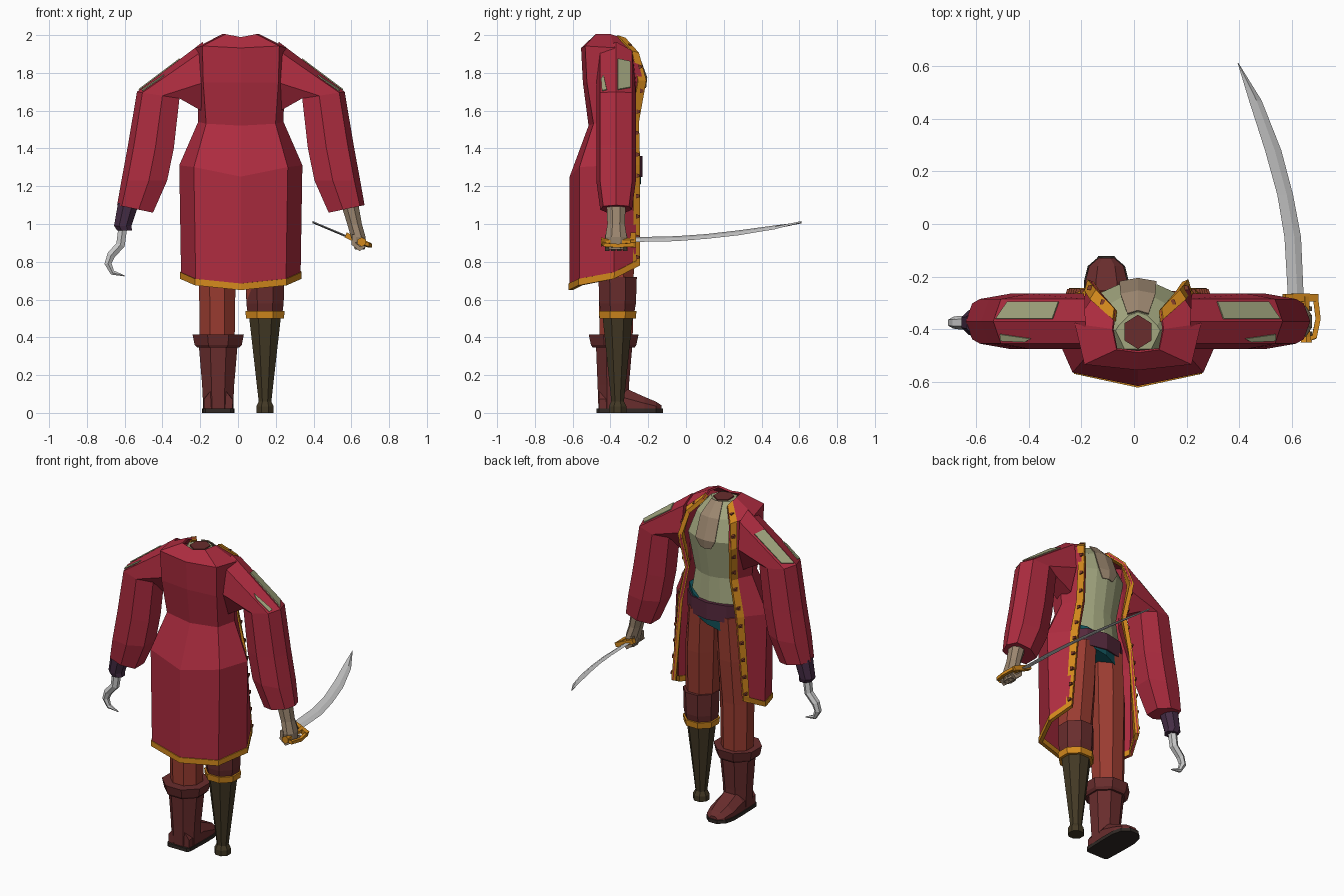
import bpy, bmesh, math
from mathutils import Vector as V

if "Cube" in bpy.data.objects:
    bpy.data.objects.remove(bpy.data.objects["Cube"])

CX = 0.015   # body centre line
PI = math.pi
COL = dict(coat=(.42, .025, .05), trousers=(.32, .045, .03), boot=(.14, .026, .026), gold=(.65, .25, .012),
           shirt=(.36, .38, .21), skin=(.33, .24, .16), violet=(.06, .026, .06), belt=(.09, .022, .045),
           teal=(.005, .075, .09), wood=(.055, .04, .018), sole=(.03, .022, .018), button=(.2, .04, .02))
MATS = {}
for k, c in COL.items():
    MATS[k] = bpy.data.materials.new(k)
    MATS[k].diffuse_color = (*c, 1)


def grid(name, rows, mat=None, closed=True, cap=True, thick=0):
    """Skin a list of point rows; closed rows become rings with capped ends."""
    bm = bmesh.new()
    vs = [[bm.verts.new(p) for p in r] for r in rows]
    n = len(rows[0])
    for a, b in zip(vs, vs[1:]):
        for i in range(n if closed else n - 1):
            j = (i + 1) % n
            bm.faces.new((a[i], a[j], b[j], b[i]))
    if closed and cap:
        bm.faces.new(vs[0])
        bm.faces.new(vs[-1])
    bmesh.ops.recalc_face_normals(bm, faces=bm.faces)
    me = bpy.data.meshes.new(name)
    bm.to_mesh(me)
    bm.free()
    ob = bpy.data.objects.new(name, me)
    bpy.context.collection.objects.link(ob)
    if mat:
        me.materials.append(MATS[mat])
    if thick:
        m = ob.modifiers.new("thickness", 'SOLIDIFY')
        m.thickness, m.offset = thick, 0
    return ob


def ring(x, y, z, rx, ry, n=8, tilt=0):
    pts = []
    for i in range(n):
        a = 2 * PI * (i + .5) / n
        pts.append(V((x + rx * math.cos(a), y + ry * math.sin(a), z + tilt * math.cos(a))))
    return pts


def stack(name, rings, mat, n=8):
    return grid(name, [ring(*r, n=n) for r in rings], mat)


def tube(name, pts, radii, mat=None, n=6, ref=(0, 1, 0)):
    pts = [V(p) for p in pts]
    rows = []
    for i, p in enumerate(pts):
        t = (pts[min(i + 1, len(pts) - 1)] - pts[max(i - 1, 0)]).normalized()
        s = t.cross(V(ref)).normalized()
        u = s.cross(t)
        rows.append([p + radii[i] * (s * math.cos(2 * PI * (k + .5) / n) + u * math.sin(2 * PI * (k + .5) / n))
                     for k in range(n)])
    return grid(name, rows, mat)


def side(p, s):
    return V((CX + s * p[0], p[1], p[2]))


# Coat: half profile per level = back centre, back corner, side, front edge
half = [
    [(0, -.485, 1.985), (.08, -.475, 2.0), (.095, -.40, 2.0), (.085, -.325, 1.975)],
    [(0, -.55, 1.93), (.20, -.53, 1.94), (.235, -.38, 1.93), (.15, -.255, 1.90)],
    [(0, -.54, 1.75), (.195, -.52, 1.75), (.225, -.38, 1.76), (.18, -.215, 1.76)],
    [(0, -.51, 1.52), (.18, -.485, 1.53), (.22, -.38, 1.54), (.155, -.255, 1.54)],
    [(0, -.61, 1.25), (.245, -.56, 1.30), (.32, -.39, 1.31), (.20, -.25, 1.31)],
    [(0, -.61, .65), (.235, -.56, .675), (.31, -.38, .71), (.25, -.25, .78)]]
full = [[side(p, -1) for p in r[:0:-1]] + [side(p, 1) for p in r] for r in half]
grid("coat", full, 'coat', closed=False, thick=.012)

# Gold hem, front trims and their buttons
grid("coat_hem", [full[-1], [p + V((0, 0, .035)) for p in full[-1]]], 'gold', closed=False, thick=.024)
for s in (-1, 1):
    edge = [side(r[3], s) for r in half]
    wide = [e + (side(r[2], s) - e).normalized() * .045 for e, r in zip(edge, half)]
    grid("front_trim", list(zip(edge, wide)), 'gold', closed=False, thick=.026)
    for a, b, c, d, k in zip(edge, edge[1:], wide, wide[1:], (1, 1, 2, 2, 5)):
        for i in range(k):
            f = (i + .5) / k
            p = (a + c).lerp(b + d, f) / 2 + V((s * .008, .014, 0))
            tube("button", [p - V((0, .01, 0)), p + V((0, .008, 0))], [.017, .009], 'button', n=4, ref=(0, 0, 1))

# Sleeves with worn patches: stations = outer x, z and inner x, z
stations = [(.20, 1.965, .21, 1.60), (.55, 1.70, .325, 1.665), (.597, 1.42, .355, 1.40),
            (.632, 1.23, .39, 1.23), (.655, 1.10, .465, 1.06)]
section = [(0, 0), (.13, .085), (.6, .105), (1, .06), (1, -.06), (.6, -.105), (.13, -.085)]
for s in (-1, 1):
    rows = []
    for i, (ox, oz, ix, iz) in enumerate(stations):
        k = .8 if i == 4 else 1
        rows.append([side((ox + (ix - ox) * t, -.37 + w * k, oz + (iz - oz) * t), s) for t, w in section])
    grid("sleeve", rows, 'coat')

    def on_facet(col, u, v):
        a, b, c, d = rows[0][0], rows[1][0], rows[0][col], rows[1][col]
        n = (b - a).cross(c - a).normalized()
        n = n if n.z > 0 else -n
        return a.lerp(b, u).lerp(c.lerp(d, u), v) + n * .006
    grid("sleeve_patch", [[on_facet(1, .35, .08), on_facet(1, .3, .85)],
                          [on_facet(1, .97, .08), on_facet(1, .9, .85)]], 'shirt', closed=False, thick=.006)
    grid("small_sleeve_patch", [[on_facet(6, .62, .75), on_facet(6, .7, .9)],
                                [on_facet(6, .96, .55), on_facet(6, .98, .85)]], 'shirt', closed=False, thick=.006)

# Shirt, bare chest and neck opening
rows = []
for z, yf, w, yb in [(1.28, -.25, .2, -.5), (1.52, -.262, .16, -.47), (1.77, -.218, .185, -.49),
                     (1.90, -.265, .15, -.5), (1.98, -.335, .085, -.475)]:
    h = [(0, yf, z), (.4 * w, yf - .012, z), (.85 * w, yf - .05, z), (w, (yf + yb) / 2, z), (.6 * w, yb, z)]
    rows.append([side(p, 1) for p in h] + [side(p, -1) for p in h[:0:-1]])
grid("shirt", rows, 'shirt')
chest = [[(-w, y - .012, z), (0, y, z), (w, y - .012, z)]
         for w, y, z in [(.038, -.214, 1.72), (.07, -.208, 1.775), (.066, -.255, 1.905), (.04, -.33, 1.985)]]
grid("bare_chest", [[side(p, 1) for p in r] for r in chest], 'skin', closed=False, thick=.006)
stack("neck_opening", [(CX, -.41, 1.97, .06, .065), (CX, -.41, 1.987, .06, .065)], 'boot', n=6)

# Belt and slanted sash
grid("belt", [ring(CX, -.375, z, .215, .145, 10) for z in (1.25, 1.36)], 'belt')
grid("sash", [ring(CX, -.375, 1.215, .205, .137, 10, tilt=.07), ring(CX, -.375, 1.33, .205, .137, 10, tilt=.08)],
     'teal')

# Trousers
for s in (-1, 1):
    x = CX + s * .125
    stack("trouser_leg", [(x, -.37, .4 if s < 0 else .6, .1, .095), (x, -.37, .72, .105, .1),
                          (CX + s * .115, -.37, 1.0, .11, .12), (CX + s * .1, -.37, 1.28, .1, .125)], 'trousers')

# Boot: shaft, folded cuff, foot and sole
bx = -.105
stack("boot_shaft", [(bx, -.385, .02, .085, .085), (bx, -.385, .15, .092, .09), (bx, -.38, .37, .112, .105)], 'boot')
stack("boot_cuff", [(bx, -.383, .345, .12, .12), (bx, -.383, .36, .135, .13), (bx, -.383, .415, .147, .143)], 'boot')
foot = [(-.46, .075, .12), (-.32, .08, .13), (-.22, .08, .085), (-.16, .065, .06), (-.13, .03, .04)]
grid("boot_foot", [[(bx - w, y, .02), (bx - w, y, h * .6), (bx - w * .5, y, h), (bx + w * .5, y, h),
                    (bx + w, y, h * .6), (bx + w, y, .02)] for y, w, h in foot], 'boot')
grid("boot_sole", [[(bx - w - .006, y, 0), (bx - w - .006, y, .022), (bx + w + .006, y, .022), (bx + w + .006, y, 0)]
                   for y, w, h in [(-.475, .06, 0)] + foot + [(-.122, .025, 0)]], 'sole')

# Wooden leg with knee cuff and gold band
px, py = .143, -.362
stack("knee_cuff", [(px, py, .53, .1, .095), (px, py, .58, .107, .105), (px, py, .72, .11, .11)], 'boot')
stack("knee_band", [(px, py, .50, .108, .104), (px, py, .54, .113, .108)], 'gold')
stack("wooden_leg", [(px, py, .05, .035, .035), (px, py, .50, .09, .085)], 'wood')
stack("wooden_foot", [(px, py, 0, .05, .05), (px, py, .035, .05, .05), (px, py, .06, .036, .036)], 'wood')

# Hook and its socket
stack("hook_socket", [(-.60, -.375, .965, .042, .042), (-.61, -.375, .99, .05, .05), (-.58, -.375, 1.11, .06, .06)],
      'violet')
tube("hook", [(-.61, -.375, .98), (-.622, -.375, .89), (-.672, -.375, .835), (-.688, -.375, .79),
              (-.665, -.375, .743), (-.60, -.375, .725)], [.027, .027, .025, .022, .015, .003])

# Hand gripping the sword
stack("hand", [(.645, -.37, .865, .028, .05), (.637, -.37, .93, .042, .062), (.617, -.37, 1.0, .042, .05),
               (.59, -.37, 1.11, .05, .055)], 'skin')
for i in range(4):
    y = -.418 + i * .032
    tube("finger", [(.615, y, .945), (.612, y, .895), (.645, y, .868), (.672, y, .885)],
         [.015, .017, .017, .012], 'skin', n=4)

# Sword: grip, guard, knuckle bow and curved blade
tube("sword_grip", [(.655, -.45, .905), (.655, -.43, .905), (.65, -.275, .908)], [.025, .018, .018], 'gold',
     ref=(0, 0, 1))
tube("sword_guard", [(.57, -.28, .942), (.63, -.28, .915), (.695, -.28, .888)], [.02, .022, .02], 'gold', n=4)
tube("knuckle_bow", [(.69, -.28, .89), (.7, -.36, .885), (.685, -.43, .89), (.65, -.44, .905)],
     [.014, .014, .014, .014], 'gold', n=4, ref=(0, 0, 1))
blade = [(-.275, .645, .585), (-.05, .635, .572), (.11, .605, .545), (.28, .56, .498), (.47, .485, .437),
         (.612, .397, .394)]


def blade_point(x, y, dz=0):
    return (x, y, 1.01 - .42 * (x - .395) + dz)


grid("sword_blade", [[blade_point(o, y), blade_point(o * .6 + i * .4, y, .006), blade_point(i, y),
                      blade_point(o * .6 + i * .4, y, -.006)] for y, o, i in blade])

for m in bpy.data.materials:
    if m.users and not m.is_grease_pencil:
        m.use_nodes = True
        m.node_tree.nodes["Principled BSDF"].inputs["Base Color"].default_value = m.diffuse_color
